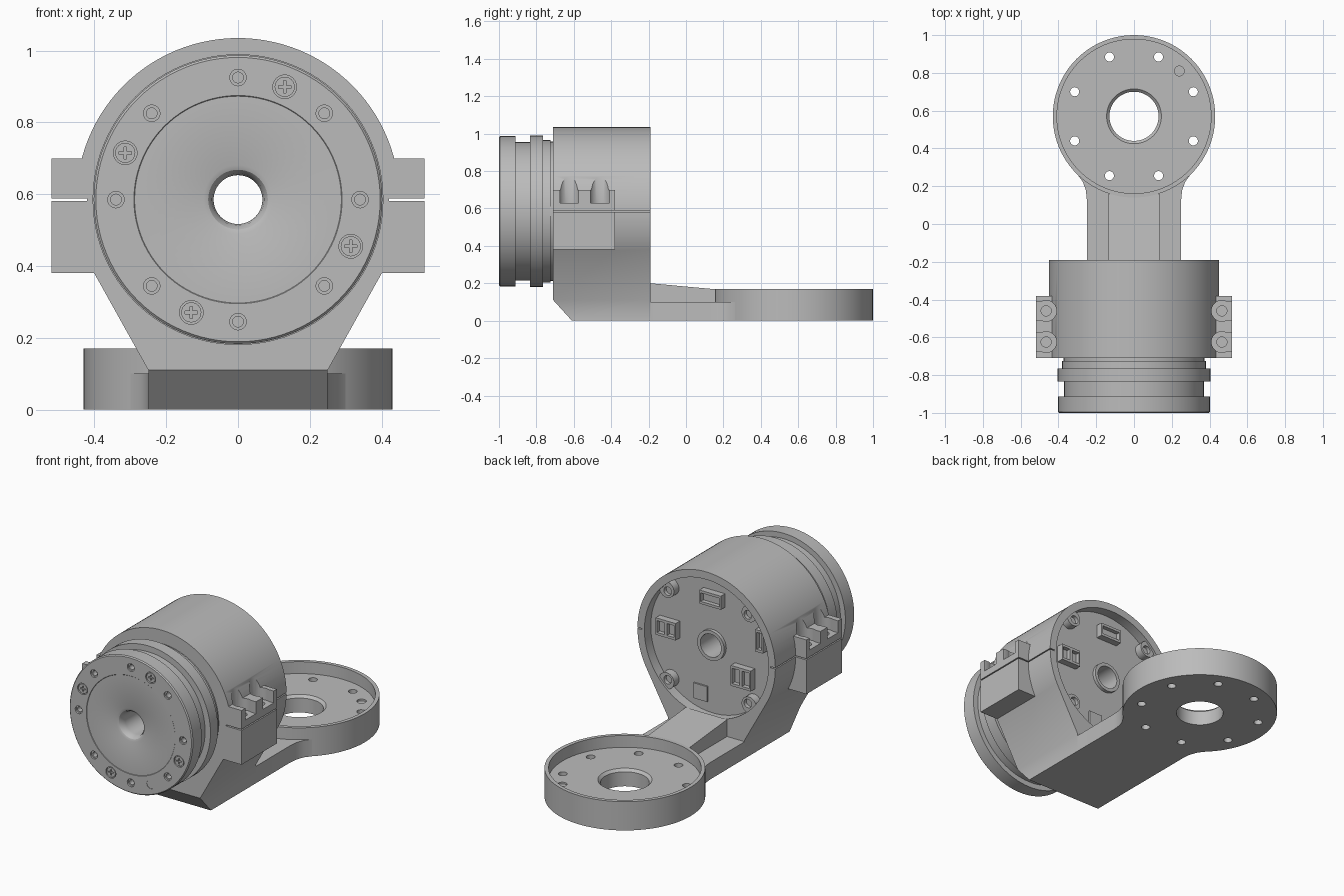
import bpy, bmesh
from math import sin, cos, pi, radians
from mathutils import Matrix, Vector

if "Cube" in bpy.data.objects:
    bpy.data.objects.remove(bpy.data.objects["Cube"])

grey = bpy.data.materials.new("machined_grey")
grey.use_nodes = True
grey.diffuse_color = (0.5, 0.5, 0.5, 1)
grey.node_tree.nodes["Principled BSDF"].inputs["Base Color"].default_value = (0.5, 0.5, 0.5, 1)

AXIS_Z = 0.585          # height of the motor axis
FRONT, BACK = -0.71, -0.19
PAD_Y = 0.57
FLOOR = -0.25           # board face inside the rear cavity


def finish(name, bm):
    bmesh.ops.recalc_face_normals(bm, faces=bm.faces)
    me = bpy.data.meshes.new(name)
    bm.to_mesh(me)
    bm.free()
    me.materials.append(grey)
    ob = bpy.data.objects.new(name, me)
    bpy.context.collection.objects.link(ob)
    return ob


def prism(name, pts, axis, a, b):
    """Extrude a 2D outline along an axis from a to b."""
    place = {"x": lambda u, v, t: (t, u, v), "y": lambda u, v, t: (u, t, v),
             "z": lambda u, v, t: (u, v, t)}[axis]
    bm = bmesh.new()
    lo = [bm.verts.new(place(u, v, a)) for u, v in pts]
    hi = [bm.verts.new(place(u, v, b)) for u, v in pts]
    bm.faces.new(lo)
    bm.faces.new(hi)
    for i in range(len(pts)):
        j = (i + 1) % len(pts)
        bm.faces.new((lo[i], lo[j], hi[j], hi[i]))
    return finish(name, bm)


def lathe(name, profile, axis, seg=96):
    """Revolve a closed (radius, height) profile around the motor (y) or pad (z) axis."""
    bm = bmesh.new()
    rings = []
    for k in range(seg):
        c, s = cos(2 * pi * k / seg), sin(2 * pi * k / seg)
        rings.append([bm.verts.new((r * c, h, AXIS_Z + r * s) if axis == "y"
                                   else (r * c, PAD_Y + r * s, h)) for r, h in profile])
    n = len(profile)
    for k in range(seg):
        p, q = rings[k], rings[(k + 1) % seg]
        for i in range(n):
            j = (i + 1) % n
            bm.faces.new((p[i], p[j], q[j], q[i]))
    return finish(name, bm)


def rods(name, centres, r, length, axis="y", seg=24):
    """Several equal cylinders in one mesh."""
    bm = bmesh.new()
    rot = Matrix.Rotation(pi / 2, 4, "X") if axis == "y" else Matrix()
    for c in centres:
        bmesh.ops.create_cone(bm, cap_ends=True, segments=seg, radius1=r, radius2=r,
                              depth=length, matrix=Matrix.Translation(c) @ rot)
    return finish(name, bm)


def boxes(name, centres, size):
    """Several equal boxes in one mesh."""
    bm = bmesh.new()
    for c in centres:
        bmesh.ops.create_cube(bm, size=1, matrix=Matrix.Translation(c) @ Matrix.Diagonal((*size, 1)))
    return finish(name, bm)


def combine(ob, tool, op="DIFFERENCE"):
    mod = ob.modifiers.new("cut", "BOOLEAN")
    mod.operation, mod.solver, mod.object = op, "EXACT", tool
    bpy.context.view_layer.objects.active = ob
    bpy.ops.object.modifier_apply(modifier=mod.name)
    bpy.data.objects.remove(tool)


def polar(r, degrees, y):
    return [(r * cos(radians(d)), y, AXIS_Z + r * sin(radians(d))) for d in degrees]


# Clamp housing: round shell flowing into a tapered foot
arc = [(0.45 * cos(radians(a)), AXIS_Z + 0.45 * sin(radians(a)))
       for a in [-27 + 234 * i / 72 for i in range(73)]]
housing = prism("clamp_housing", [(-0.25, 0), (0.25, 0), (0.25, 0.11)] + arc + [(-0.25, 0.11)],
                "y", FRONT, BACK)
ears = boxes("ears", [(s * 0.45, -0.545, 0.54) for s in (-1, 1)], (0.14, 0.33, 0.32))
combine(housing, ears, "UNION")
combine(housing, prism("chamfer", [(-0.8, -0.1), (-0.51, -0.1), (-0.61, 0), (-0.71, 0.11), (-0.8, 0.21)],
                       "x", -0.6, 0.6))
combine(housing, boxes("split", [(s * 0.49, -0.45, AXIS_Z) for s in (-1, 1)], (0.14, 0.7, 0.007)))

# Screw pockets in the ears, open to the outside
spots = [(s, y) for s in (-1, 1) for y in (-0.46, -0.625)]
combine(housing, rods("pockets", [(s * 0.465, y, 0.73) for s, y in spots], 0.055, 0.2, "z", 32))
combine(housing, boxes("pocket_mouths", [(s * 0.505, y, 0.73) for s, y in spots], (0.08, 0.1, 0.2)))
combine(housing, rods("pocket_holes", [(s * 0.465, y, 0.63) for s, y in spots], 0.027, 0.06, "z"))

# Rear cavity and through bore
combine(housing, rods("cavity", [(0, (FLOOR + 0.1) / 2, AXIS_Z)], 0.405, 0.1 - FLOOR, seg=96))
combine(housing, rods("bore", [(0, -0.45, AXIS_Z)], 0.07, 1, seg=48))

# Rotor with grooves and flared centre hole
rotor = lathe("rotor", [
    (0.068, -0.69), (0.068, -0.955), (0.073, -0.98), (0.083, -0.993), (0.096, -0.998),
    (0.288, -0.998), (0.29, -1), (0.396, -1), (0.402, -0.994), (0.402, -0.912), (0.37, -0.912),
    (0.37, -0.835), (0.405, -0.835), (0.405, -0.765), (0.38, -0.765), (0.38, -0.725),
    (0.372, -0.725), (0.372, -0.69)], "y")
bolt_ring = [45 * i for i in range(8)]
screw_ring = [67.5 + 90 * i for i in range(4)]
combine(rotor, rods("countersinks", polar(0.34, bolt_ring, -1), 0.023, 0.02))
combine(rotor, rods("bolt_holes", polar(0.34, bolt_ring, -1), 0.015, 0.08))
combine(rotor, rods("screw_seats", polar(0.34, screw_ring, -1), 0.033, 0.02))
combine(rotor, rods("dimple", polar(0.34, [-67.5], -1), 0.026, 0.005))

# Cross-head screws
screws = rods("rotor_screws", polar(0.34, screw_ring, -0.99), 0.028, 0.016)
for size in ((0.034, 0.012, 0.008), (0.008, 0.012, 0.034)):
    combine(screws, boxes("slots", polar(0.34, screw_ring, -0.998), size))

# Rear board: collar, corner lugs, connectors and chip
lathe("bore_collar", [(0.068, FLOOR - 0.01), (0.088, FLOOR - 0.01), (0.088, -0.23), (0.068, -0.23)], "y", 48)
corners = [45, 135, 225, 315]
lugs = rods("corner_lugs", polar(0.38, corners, -0.228), 0.048, 0.05)
combine(lugs, rods("lug_holes", polar(0.37, corners, -0.2), 0.025, 0.05))
boxes("chip", [(0.075, FLOOR, AXIS_Z - 0.3)], (0.09, 0.02, 0.09)).name = "board_chip"


def connector(name, x, z, w, h, cells, turn):
    frame = Matrix.Translation((x, FLOOR, AXIS_Z + z)) @ Matrix.Rotation(radians(turn), 4, "Y")
    body = boxes(name, [(0, 0.015, 0)], (w, 0.05, h))
    step = w / cells
    centres = [((i + 0.5) * step - w / 2, 0.04, 0) for i in range(cells)]
    holes = boxes("cells", centres, (step - 0.018, 0.05, h - 0.03))
    for ob in (body, holes):
        ob.data.transform(frame)
    combine(body, holes)


connector("side_connector", 0.28, 0.03, 0.13, 0.1, 2, 0)
connector("top_connector", -0.01, 0.28, 0.14, 0.08, 1, 0)
connector("edge_connector", -0.33, 0.12, 0.05, 0.13, 1, 0)
connector("lower_connector", -0.21, -0.13, 0.13, 0.12, 2, 0)

# Arm: low neck flaring into the pad, with a raised central rib
flare = [(0.25, BACK), (0.25, 0.13), (0.255, 0.18), (0.272, 0.225), (0.3, 0.262)]
side = flare + [(0.42 * sin(radians(a)), PAD_Y - 0.42 * cos(radians(a))) for a in (44, 33, 22, 11)]
outline = side + [(0, PAD_Y - 0.42)] + [(-x, y) for x, y in reversed(side)]
prism("arm_neck", outline, "z", 0, 0.1)
prism("arm_rib", [(BACK, 0.09), (0.158, 0.09), (0.158, 0.168), (BACK, 0.2)], "x", -0.135, 0.135)

# Mounting pad: dished disc with centre opening and bolt circle
pad = lathe("mounting_pad", [(0.13, 0), (0.43, 0), (0.43, 0.17), (0.408, 0.17), (0.408, 0.1),
                             (0.145, 0.1), (0.13, 0.085)], "z")
ring = [Vector((0.34 * cos(radians(a)), PAD_Y + 0.34 * sin(radians(a)), 0.05))
        for a in [22.5 + 45 * i for i in range(8)]]
combine(pad, rods("pad_holes", ring, 0.024, 0.3, "z"))
combine(pad, rods("pad_dimple", [(0.24, PAD_Y + 0.24, 0.1)], 0.026, 0.02, "z"))

# Smooth curved walls, keep edges crisp
for ob in bpy.context.scene.objects:
    ob.select_set(ob.type == "MESH")
bpy.context.view_layer.objects.active = housing
bpy.ops.object.shade_smooth_by_angle(angle=radians(30))
